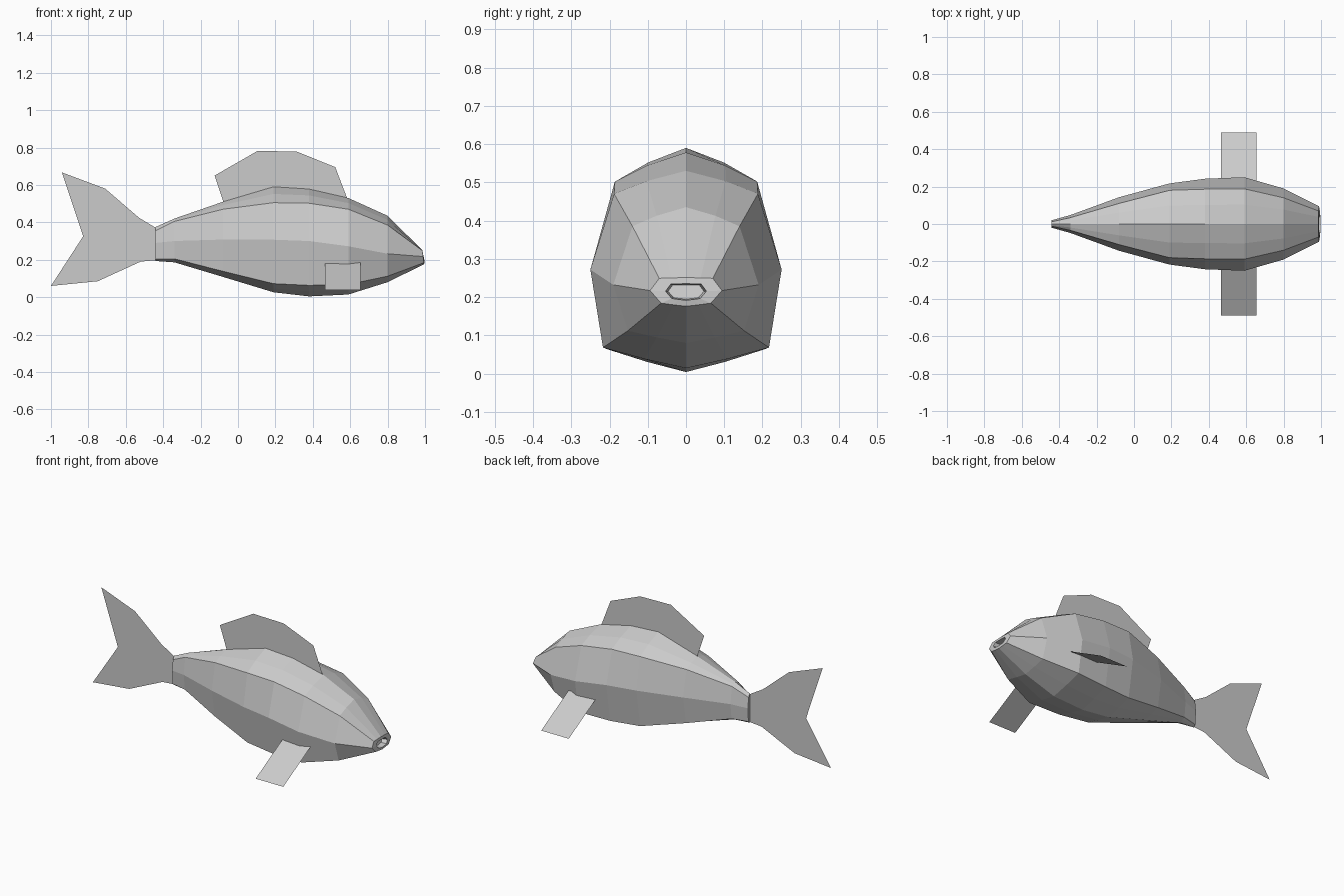
import bpy, bmesh


def make_object(name, bm):
    bmesh.ops.recalc_face_normals(bm, faces=bm.faces)
    mesh = bpy.data.meshes.new(name)
    bm.to_mesh(mesh)
    bm.free()
    obj = bpy.data.objects.new(name, mesh)
    bpy.context.collection.objects.link(obj)
    return obj


def flat_face(points):
    bm = bmesh.new()
    bm.faces.new([bm.verts.new(p) for p in points])
    return bm


# body stations: x, z top, (y, z) shoulder, (y, z) side, (y, z) belly edge, z bottom
STATIONS = [
    (-0.44, 0.375, 0.012, 0.355, 0.020, 0.290, 0.014, 0.205, 0.193),
    (-0.34, 0.420, 0.034, 0.405, 0.048, 0.300, 0.038, 0.205, 0.186),
    (-0.08, 0.510, 0.110, 0.470, 0.143, 0.308, 0.115, 0.138, 0.108),
    (0.19, 0.590, 0.180, 0.505, 0.217, 0.307, 0.180, 0.072, 0.026),
    (0.38, 0.578, 0.186, 0.502, 0.242, 0.300, 0.204, 0.063, 0.004),
    (0.59, 0.530, 0.188, 0.470, 0.250, 0.272, 0.217, 0.068, 0.014),
    (0.80, 0.435, 0.140, 0.385, 0.190, 0.232, 0.152, 0.112, 0.080),
    (0.99, 0.251, 0.070, 0.249, 0.094, 0.217, 0.065, 0.184, 0.176),
]


def ring(x, zt, ys, zs, ym, zm, yl, zl, zb, lean=0.0):
    half = [(ys * 0.55, zt + (zs - zt) * 0.45), (ys, zs), (ym, zm),
            (yl, zl), (yl * 0.5, zb + (zl - zb) * 0.45)]
    loop = [(0, zt)] + half + [(0, zb)] + [(-y, z) for y, z in reversed(half)]
    return [(x + lean * (0.215 - z), y, z) for y, z in loop]


# body with lip and recessed mouth
bm = bmesh.new()
loops = [ring(*s, lean=0.13 if s[0] > 0.9 else 0) for s in STATIONS]
lip = loops[-1]
loops.append([(x + 0.003, y * 0.57, 0.213 + (z - 0.213) * 0.58) for x, y, z in lip])
loops.append([(x - 0.03, y * 0.5, 0.213 + (z - 0.213) * 0.5) for x, y, z in lip])
rings = [[bm.verts.new(p) for p in loop] for loop in loops]
for a, b in zip(rings, rings[1:]):
    for i in range(len(a)):
        j = (i + 1) % len(a)
        bm.faces.new((a[i], a[j], b[j], b[i]))
bm.faces.new(rings[0])
bm.faces.new(rings[-1])
make_object("body", bm)

# tail fin: thin blade with bevelled rim, mirrored across y
tail = [(-0.43, 0.365), (-0.53, 0.425), (-0.71, 0.58), (-0.942, 0.667),
        (-0.828, 0.325), (-1.0, 0.06), (-0.75, 0.085), (-0.52, 0.19), (-0.43, 0.198)]
bm = flat_face([(x, 0, z) for x, z in tail])
bmesh.ops.inset_region(bm, faces=bm.faces[:], thickness=0.014, depth=0.012)
obj = make_object("tail_fin", bm)
mirror = obj.modifiers.new("mirror", 'MIRROR')
mirror.use_axis = (False, True, False)

# dorsal fin: single sheet
dorsal = [(-0.075, 0.50), (-0.125, 0.65), (0.105, 0.782), (0.315, 0.778),
          (0.52, 0.695), (0.587, 0.52), (0.38, 0.57), (0.19, 0.58)]
make_object("dorsal_fin", flat_face([(x, 0, z) for x, z in dorsal]))

# side fins: sloping sheets
for side, name in ((-1, "side_fin_right"), (1, "side_fin_left")):
    make_object(name, flat_face([
        (0.465, side * 0.22, 0.185), (0.655, side * 0.22, 0.185),
        (0.655, side * 0.49, 0.038), (0.465, side * 0.49, 0.038)]))
